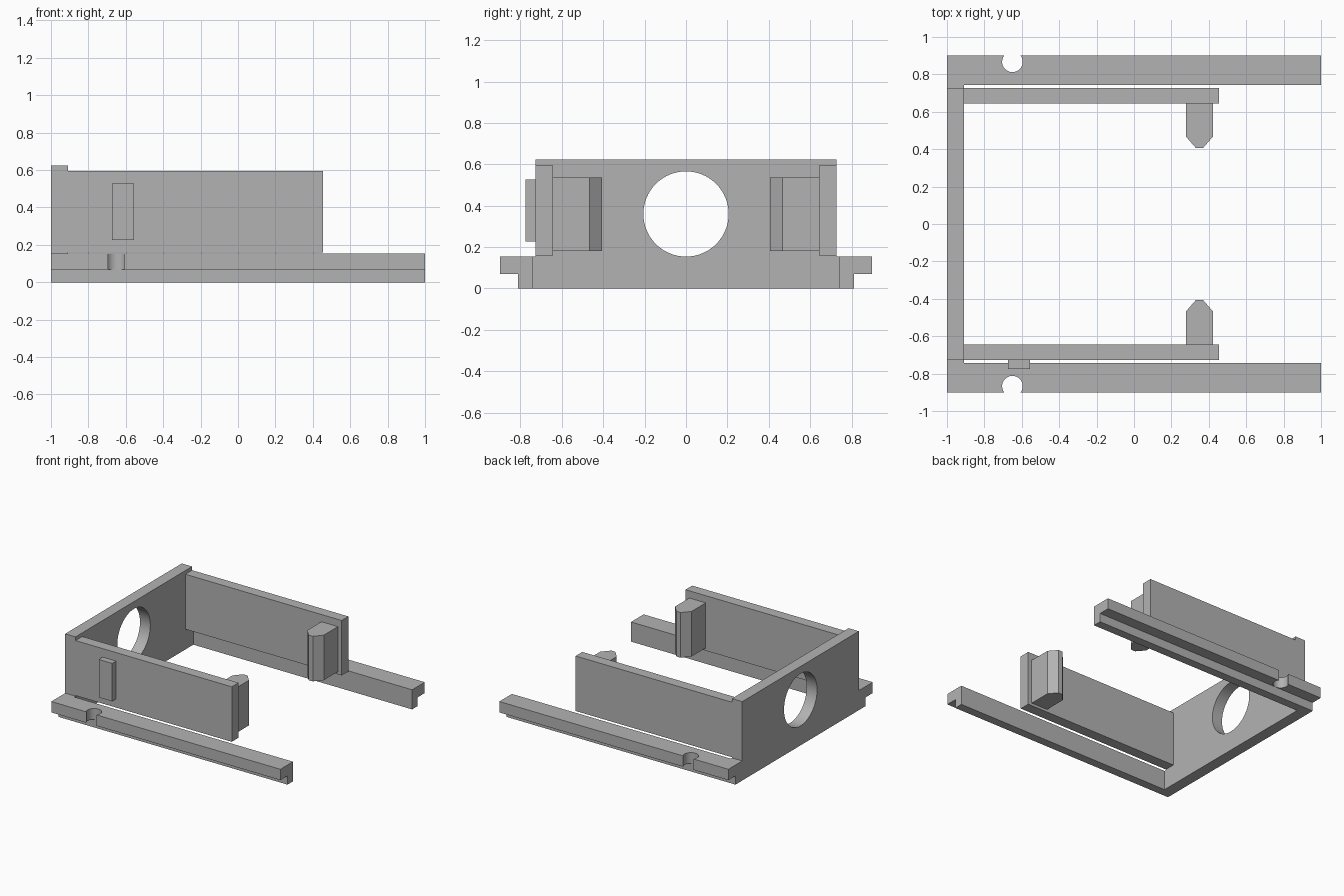
import bpy
import bmesh
import math
from mathutils import Vector

cube = bpy.data.objects.get("Cube")
if cube:
    bpy.data.objects.remove(cube, do_unlink=True)

GREY = (0.45, 0.45, 0.45, 1)
grey = bpy.data.materials.new("plain grey")
grey.use_nodes = True
grey.diffuse_color = GREY
grey.node_tree.nodes["Principled BSDF"].inputs["Base Color"].default_value = GREY


def prism(name, outline, axis, low, high):
    """Extrude a flat outline along x or z; the outline is in (y, z) or (x, y)."""
    def place(p):
        return (low, *p) if axis == "x" else (*p, low)
    step = Vector((high - low, 0, 0) if axis == "x" else (0, 0, high - low))
    bm = bmesh.new()
    face = bm.faces.new([bm.verts.new(place(p)) for p in outline])
    out = bmesh.ops.extrude_face_region(bm, geom=[face])
    verts = [v for v in out["geom"] if isinstance(v, bmesh.types.BMVert)]
    bmesh.ops.translate(bm, vec=step, verts=verts)
    bmesh.ops.recalc_face_normals(bm, faces=bm.faces)
    mesh = bpy.data.meshes.new(name)
    bm.to_mesh(mesh)
    bm.free()
    mesh.materials.append(grey)
    obj = bpy.data.objects.new(name, mesh)
    bpy.context.collection.objects.link(obj)
    return obj


def box(name, x0, x1, y0, y1, z0, z1):
    return prism(name, [(x0, y0), (x1, y0), (x1, y1), (x0, y1)], "z", z0, z1)


def circle(cx, cy, r, count=64):
    turns = [2 * math.pi * i / count for i in range(count)]
    return [(cx + r * math.cos(t), cy + r * math.sin(t)) for t in turns]


def activate(obj):
    bpy.ops.object.select_all(action="DESELECT")
    obj.select_set(True)
    bpy.context.view_layer.objects.active = obj


def combine(obj, other, operation):
    """Apply a boolean and drop the helper object."""
    other.hide_render = True
    mod = obj.modifiers.new(operation.lower(), "BOOLEAN")
    mod.operation = operation
    mod.solver = "EXACT"
    mod.object = other
    activate(obj)
    bpy.ops.object.modifier_apply(modifier=mod.name)
    bpy.data.objects.remove(other, do_unlink=True)


WALL_X = -0.91
ARM_IN, ARM_OUT = 0.643, 0.727
RAIL_IN, RAIL_STEP, RAIL_OUT = 0.743, 0.811, 0.9
RAIL_TOP, RAIL_LIP = 0.155, 0.069

# End wall, wider at the foot where it meets the rails, with a round opening
half = [(RAIL_IN, 0), (RAIL_IN, RAIL_TOP), (ARM_OUT, RAIL_TOP), (ARM_OUT, 0.623)]
wall = prism("end_wall", half + [(-y, z) for y, z in reversed(half)], "x", -1, WALL_X)
combine(wall, prism("opening_cutter", circle(0, 0.36, 0.206), "x", -1.2, -0.7), "DIFFERENCE")
parts = [wall]

for side, label in ((-1, "right"), (1, "left")):
    # Stepped rail with a round notch in its lip
    section = [(RAIL_IN, 0), (RAIL_STEP, 0), (RAIL_STEP, RAIL_LIP),
               (RAIL_OUT, RAIL_LIP), (RAIL_OUT, RAIL_TOP), (RAIL_IN, RAIL_TOP)]
    rail = prism(label + "_rail", [(side * y, z) for y, z in section], "x", -1, 1)
    notch = prism("notch_cutter", circle(-0.65, side * 0.867, 0.055), "z", 0.03, 0.3)
    combine(rail, notch, "DIFFERENCE")

    # Side arm standing just inside the rail
    arm = box(label + "_arm", WALL_X, 0.455, *sorted((side * ARM_IN, side * ARM_OUT)), 0.16, 0.594)

    # Pointed catch facing inward
    tip = [(0.278, ARM_IN), (0.278, 0.467), (0.331, 0.406),
           (0.369, 0.406), (0.422, 0.467), (0.422, ARM_IN)]
    catch = prism(label + "_catch", [(x, side * y) for x, y in tip], "z", 0.181, 0.537)
    parts += [rail, arm, catch]

# Raised pad on the outside of the right arm
parts.append(box("outer_pad", -0.673, -0.556, -0.775, -ARM_OUT, 0.227, 0.527))

for part in parts:
    activate(part)
    bpy.ops.object.shade_smooth_by_angle(angle=math.radians(30))
